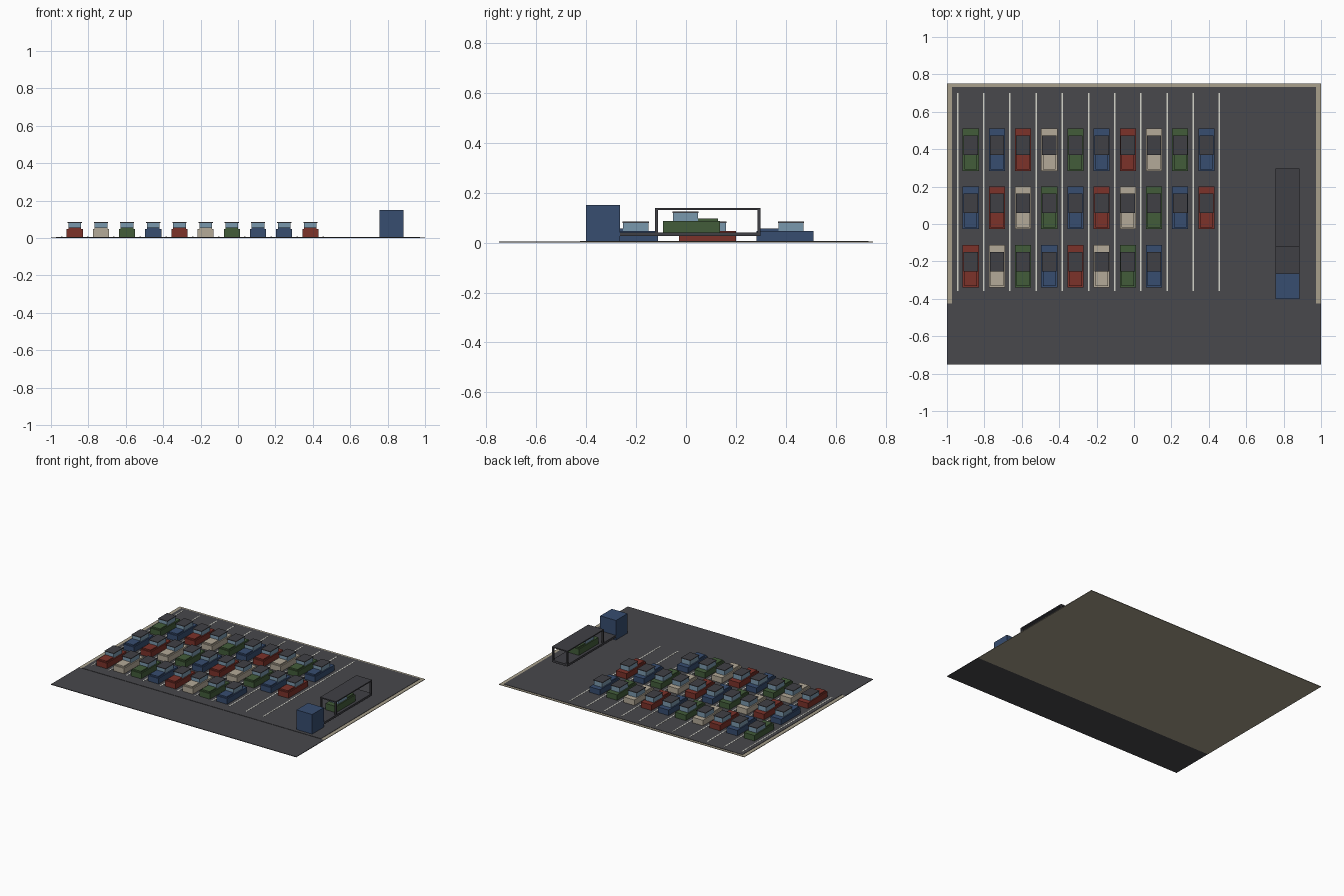
import bpy, bmesh

if "Cube" in bpy.data.objects:
    bpy.data.objects.remove(bpy.data.objects["Cube"])


def material(name, r, g, b):
    lin = [((c / 255 + 0.055) / 1.055) ** 2.4 for c in (r, g, b)]
    m = bpy.data.materials.new(name)
    m.diffuse_color = (*lin, 1)
    m.use_nodes = True
    m.node_tree.nodes["Principled BSDF"].inputs["Base Color"].default_value = m.diffuse_color
    return m


asphalt = material("asphalt", 72, 72, 76)
concrete = material("concrete", 168, 160, 140)
line_white = material("line_white", 212, 212, 202)
dark_metal = material("dark_metal", 64, 64, 69)
glass = material("glass", 122, 152, 174)
red = material("red_paint", 124, 50, 42)
cream = material("cream_paint", 180, 170, 152)
green = material("green_paint", 66, 92, 58)
blue = material("blue_paint", 55, 77, 112)


def make_mesh(name, parts):
    """parts: (x0, x1, y0, y1, z0, z1, material) boxes in one mesh."""
    me = bpy.data.meshes.new(name)
    bm = bmesh.new()
    for x0, x1, y0, y1, z0, z1, mat in parts:
        if mat.name not in me.materials:
            me.materials.append(mat)
        verts = bmesh.ops.create_cube(bm, size=1)["verts"]
        for v in verts:
            v.co = (x0 if v.co.x < 0 else x1,
                    y0 if v.co.y < 0 else y1,
                    z0 if v.co.z < 0 else z1)
        for f in {f for v in verts for f in v.link_faces}:
            f.material_index = me.materials.find(mat.name)
    bm.to_mesh(me)
    bm.free()
    return me


def place(name, me, loc=(0, 0, 0), turn=0):
    ob = bpy.data.objects.new(name, me)
    ob.location = loc
    ob.rotation_euler.z = turn
    bpy.context.collection.objects.link(ob)
    return ob


def box(name, *dims):
    return place(name, make_mesh(name, [dims]))


# ground: concrete slab, asphalt lot on top, street in front
box("concrete_slab", -1, 1, -0.425, 0.75, 0, 0.004, concrete)
box("parking_surface", -0.973, 0.973, -0.425, 0.732, 0.003, 0.0065, asphalt)
box("street", -1, 1, -0.75, -0.425, 0, 0.004, asphalt)

# painted stall lines
for i in range(11):
    x = -0.943 + 0.14 * i
    box("stall_line", x - 0.004, x + 0.004, -0.358, 0.70, 0.006, 0.0075, line_white)


# one car mesh per paint colour: body, raised hood, glass cabin, roof
def car_mesh(paint):
    return make_mesh("car_" + paint.name, [
        (-0.043, 0.043, -0.114, 0.114, 0.0, 0.046, paint),
        (-0.034, 0.034, -0.106, -0.026, 0.045, 0.056, paint),
        (-0.034, 0.034, -0.026, 0.075, 0.045, 0.080, glass),
        (-0.038, 0.038, -0.028, 0.077, 0.079, 0.084, dark_metal),
    ])


cars = [car_mesh(p) for p in (red, cream, green, blue)]

# three rows of parked cars, colours shift by one each row
for row, (y, count) in enumerate([(-0.226, 8), (0.086, 10), (0.397, 10)]):
    for i in range(count):
        place("parked_car", cars[(i - row) % 4], (-0.873 + 0.14 * i, y, 0.001))

# car transporter: cab, deck, corner posts and top deck
X0, X1 = 0.757, 0.885
box("truck_cab", X0, X1, -0.40, -0.265, 0.001, 0.151, blue)
box("trailer_deck", X0, X1, -0.266, 0.298, 0.026, 0.041, dark_metal)
box("trailer_top_deck", X0, X1, -0.124, 0.298, 0.132, 0.140, dark_metal)
for x in (X0, X1 - 0.012):
    for y in (-0.124, 0.286):
        box("trailer_post", x, x + 0.012, y, y + 0.012, 0.04, 0.133, dark_metal)

# loaded car faces backwards
place("loaded_car", cars[2], (0.821, 0.022, 0.041), 3.14159265)
